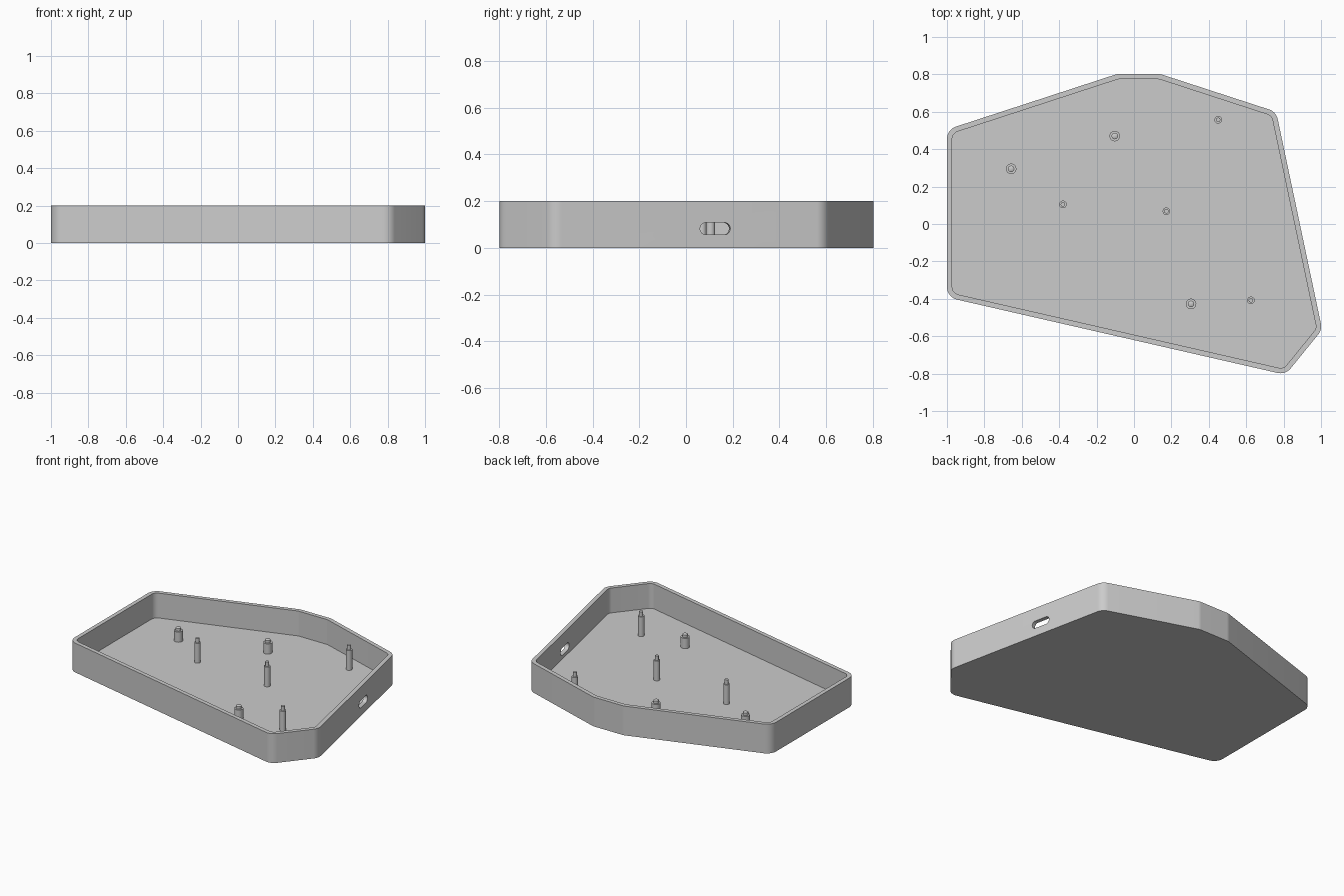
import bpy, bmesh, math
from mathutils import Vector, Matrix

if "Cube" in bpy.data.objects:
    bpy.data.objects.remove(bpy.data.objects["Cube"])

HEIGHT, FLOOR, WALL, RADIUS = 0.2, 0.03, 0.028, 0.07

grey = bpy.data.materials.new("plain_grey")
grey.use_nodes = True
colour = (0.6, 0.6, 0.6, 1)
grey.diffuse_color = colour
grey.node_tree.nodes["Principled BSDF"].inputs["Base Color"].default_value = colour

# Sharp corners of the tray, counter-clockwise
CORNERS = [Vector(p) for p in ((-1, -0.392), (0.81, -0.806), (1.006, -0.565), (0.76, 0.60),
                               (0.14, 0.802), (-0.09, 0.802), (-1, 0.505))]


def outline(inset, steps=10):
    """Rounded outline, moved inward by inset with concentric corner arcs."""
    points = []
    for i, corner in enumerate(CORNERS):
        a = (corner - CORNERS[i - 1]).normalized()
        b = (CORNERS[(i + 1) % len(CORNERS)] - corner).normalized()
        start = math.atan2(-a.x, a.y)
        turn = math.atan2(a.x * b.y - a.y * b.x, a.dot(b))
        centre = corner + (b - a).normalized() * RADIUS / math.cos(turn / 2)
        for s in range(steps + 1):
            t = start + turn * s / steps
            points.append(centre + Vector((math.cos(t), math.sin(t))) * (RADIUS - inset))
    return points


def loft(name, rings):
    """Skin a closed solid through rings of (outline points, z)."""
    bm = bmesh.new()
    loops = [[bm.verts.new((p.x, p.y, z)) for p in pts] for pts, z in rings]
    for low, high in zip(loops, loops[1:]):
        for k in range(len(low)):
            n = (k + 1) % len(low)
            bm.faces.new((low[k], low[n], high[n], high[k]))
    bm.faces.new(loops[0][::-1])
    bm.faces.new(loops[-1])
    bmesh.ops.recalc_face_normals(bm, faces=bm.faces)
    mesh = bpy.data.meshes.new(name)
    bm.to_mesh(mesh)
    bm.free()
    mesh.materials.append(grey)
    obj = bpy.data.objects.new(name, mesh)
    bpy.context.collection.objects.link(obj)
    return obj


def smooth(obj):
    bpy.ops.object.select_all(action='DESELECT')
    obj.select_set(True)
    bpy.context.view_layer.objects.active = obj
    bpy.ops.object.shade_smooth_by_angle(angle=math.radians(30))


def circle(r, n=32):
    return [Vector((math.cos(math.tau * k / n), math.sin(math.tau * k / n))) * r for k in range(n)]


# Tray: floor and surrounding wall in one shell
outer, inner = outline(0), outline(WALL)
tray = loft("tray", [(outer, 0), (outer, HEIGHT), (inner, HEIGHT), (inner, FLOOR)])

# Port slot through the right wall
slot_half, slot_r = 0.04, 0.026
stadium = [p + Vector((math.copysign(slot_half, p.x + 1e-6), 0)) for p in circle(slot_r)]
cutter = loft("slot_cutter", [(stadium, -0.1), (stadium, 0.1)])
edge = (CORNERS[3] - CORNERS[2]).normalized()
along, up = edge.to_3d(), Vector((0, 0, 1))
spot = CORNERS[2] + edge * ((0.125 - CORNERS[2].y) / edge.y)
turned = Matrix((along, up, along.cross(up))).transposed().to_4x4()
cutter.matrix_world = Matrix.Translation((spot.x, spot.y, 0.082)) @ turned
cutter.hide_render = True
bpy.context.view_layer.objects.active = tray
cut = tray.modifiers.new("port_slot", 'BOOLEAN')
cut.operation, cut.solver, cut.object = 'DIFFERENCE', 'EXACT', cutter
bpy.ops.object.modifier_apply(modifier=cut.name)
bpy.data.objects.remove(cutter)
smooth(tray)


# Standing posts with a narrower locating pin
def posts(name, spots, profile):
    for k, (x, y) in enumerate(spots, 1):
        post = loft(f"{name}_{k}", [(circle(r), z) for r, z in profile])
        post.location = (x, y, 0)
        smooth(post)


posts("tall_post", [(0.45, 0.557), (-0.38, 0.105), (0.173, 0.068), (0.625, -0.408)],
      [(0.02, FLOOR - 0.005), (0.02, 0.165), (0.012, 0.165), (0.012, 0.195)])
posts("short_post", [(-0.103, 0.47), (-0.657, 0.295), (0.305, -0.427)],
      [(0.028, FLOOR - 0.005), (0.028, 0.1), (0.017, 0.1), (0.017, 0.118), (0.01, 0.122)])
